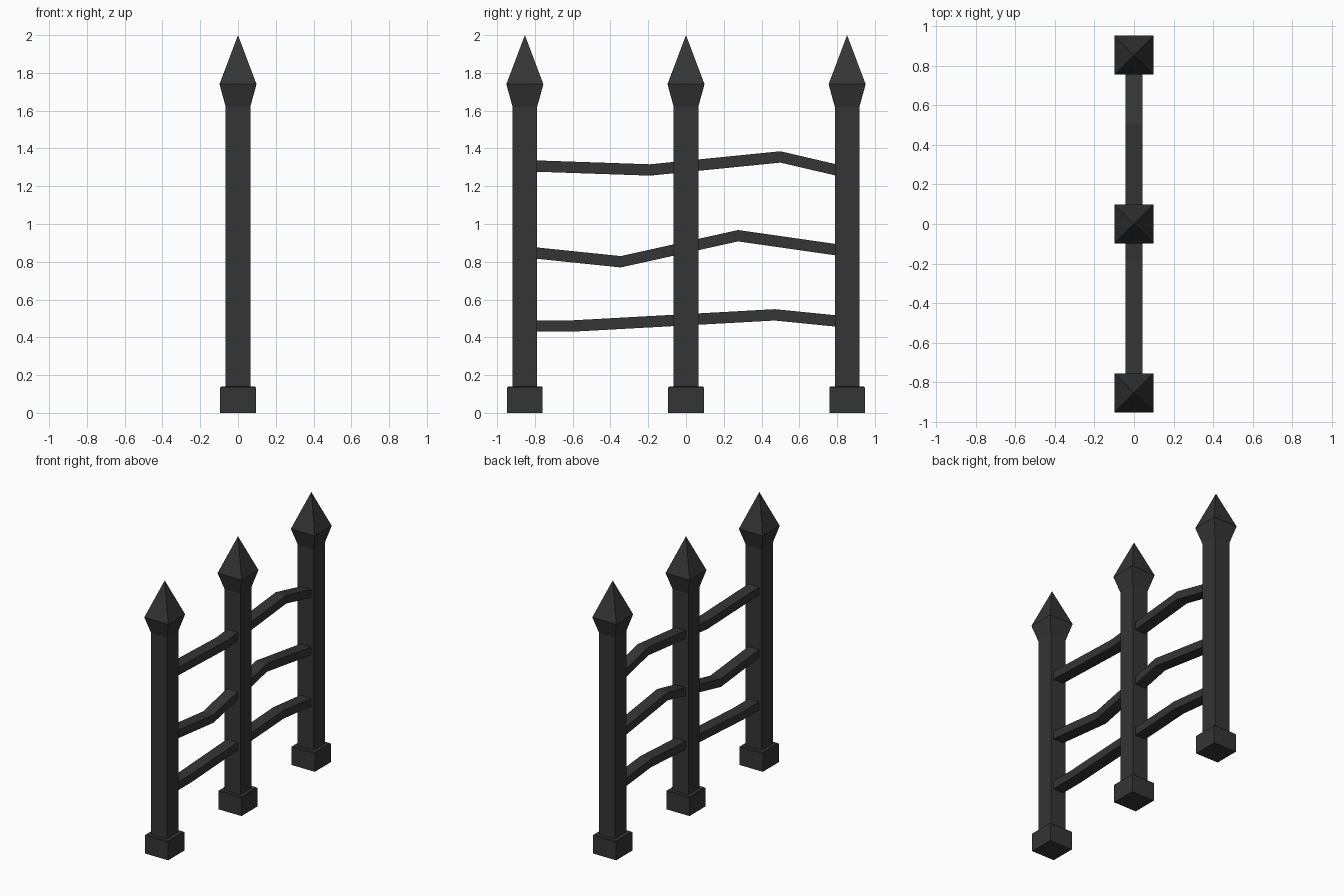
import bpy
import bmesh

if "Cube" in bpy.data.objects:
    bpy.data.objects.remove(bpy.data.objects["Cube"])

iron = bpy.data.materials.new("dark_iron")
iron.diffuse_color = (0.035, 0.035, 0.035, 1)
iron.use_nodes = True
iron.node_tree.nodes["Principled BSDF"].inputs["Base Color"].default_value = iron.diffuse_color


def finish(name, bm):
    bmesh.ops.recalc_face_normals(bm, faces=bm.faces)
    mesh = bpy.data.meshes.new(name)
    bm.to_mesh(mesh)
    bm.free()
    mesh.materials.append(iron)
    obj = bpy.data.objects.new(name, mesh)
    bpy.context.collection.objects.link(obj)
    return obj


def skin(name, rings):
    """Join four-sided rings into a closed solid."""
    bm = bmesh.new()
    loops = [[bm.verts.new(p) for p in ring] for ring in rings]
    for a, b in zip(loops, loops[1:]):
        for i in range(4):
            j = (i + 1) % 4
            bm.faces.new((a[i], a[j], b[j], b[i]))
    bm.faces.new(loops[0])
    bm.faces.new(loops[-1])
    bmesh.ops.remove_doubles(bm, verts=bm.verts, dist=1e-5)
    return finish(name, bm)


def square_turned(name, y, profile):
    """Square section following (half width, height) points."""
    corners = ((-1, -1), (1, -1), (1, 1), (-1, 1))
    return skin(name, [[(r * a, y + r * b, z) for a, b in corners]
                       for r, z in profile])


def rail(name, path, half_w=0.043, half_h=0.03):
    """Rectangular bar following (y, z) points."""
    return skin(name, [[(-half_w, y, z - half_h), (half_w, y, z - half_h),
                        (half_w, y, z + half_h), (-half_w, y, z + half_h)]
                       for y, z in path])


# Posts: footing, shaft and pointed spearhead in one profile
POST = [(0.094, 0), (0.094, 0.135), (0.089, 0.14), (0.065, 0.14),
        (0.065, 1.62), (0.098, 1.74), (0.00001, 2.0)]
for label, y in (("left", -0.853), ("middle", 0), ("right", 0.853)):
    post = square_turned(label + "_post", y, POST)

# Bent rails running through the middle post
rail("top_rail", [(-0.8, 1.307), (-0.19, 1.286), (0.5, 1.355), (0.8, 1.285)])
rail("middle_rail", [(-0.8, 0.847), (-0.345, 0.80), (0.275, 0.938), (0.8, 0.863)])
rail("bottom_rail", [(-0.8, 0.46), (-0.6, 0.46), (0.47, 0.519), (0.8, 0.486)])
